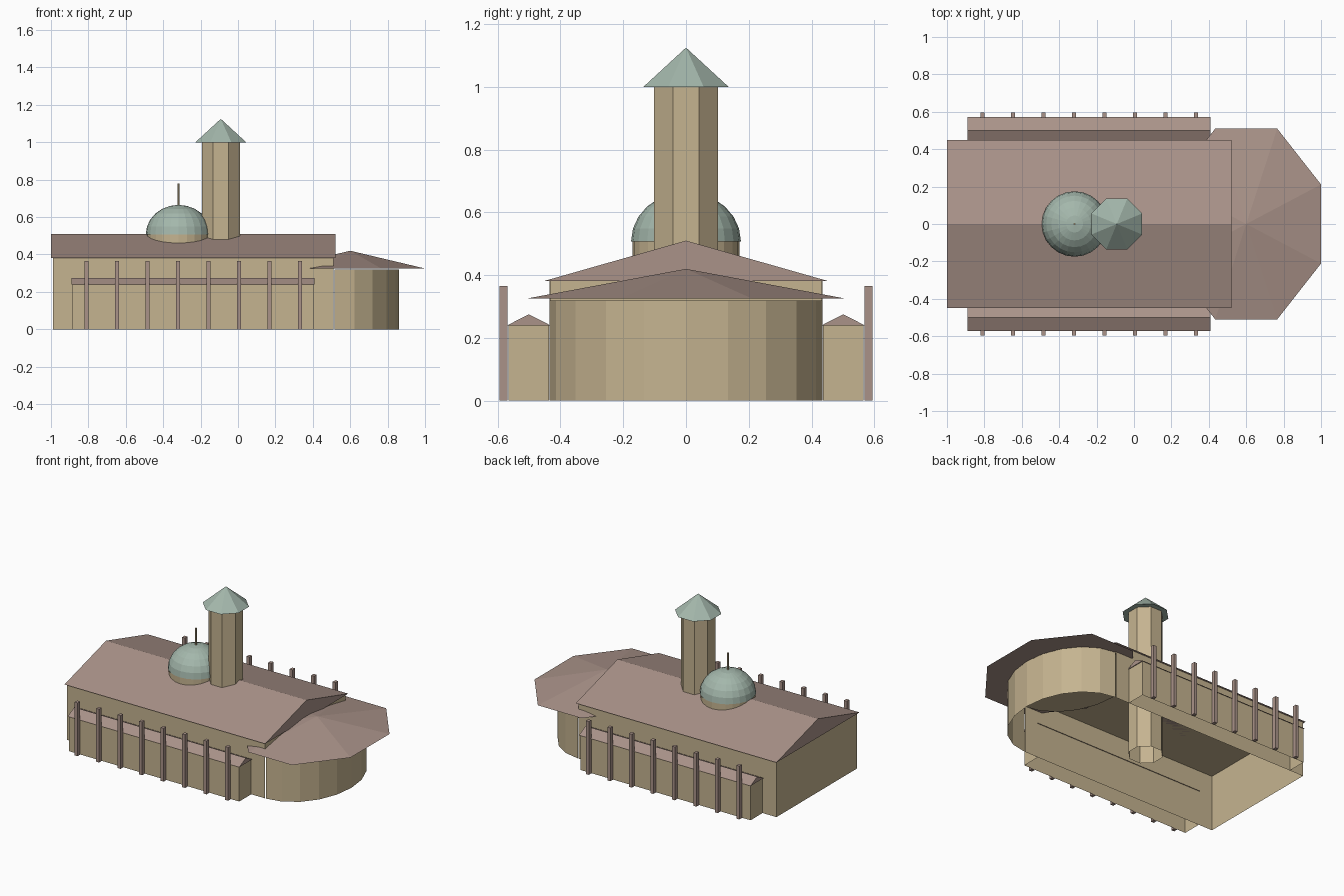
import bpy, bmesh, math
from mathutils import Matrix, Vector

cube = bpy.data.objects.get("Cube")
if cube:
    bpy.data.objects.remove(cube, do_unlink=True)


def material(name, rgb):
    m = bpy.data.materials.new(name)
    m.use_nodes = True
    m.diffuse_color = (*rgb, 1)
    m.node_tree.nodes["Principled BSDF"].inputs["Base Color"].default_value = (*rgb, 1)
    return m


TAN = material("tan_stone", (0.56, 0.455, 0.28))
BROWN = material("brown_tile", (0.40, 0.29, 0.25))
GREEN = material("green_copper", (0.37, 0.475, 0.41))


def finish(name, bm, mat):
    mesh = bpy.data.meshes.new(name)
    bm.to_mesh(mesh)
    bm.free()
    mesh.materials.append(mat)
    obj = bpy.data.objects.new(name, mesh)
    bpy.context.collection.objects.link(obj)
    return obj


def drop_faces(bm, test):
    bmesh.ops.delete(bm, geom=[f for f in bm.faces if test(f)], context="FACES")


def box(name, lo, hi, mat, open_bottom=False):
    lo, hi = Vector(lo), Vector(hi)
    bm = bmesh.new()
    bmesh.ops.create_cube(bm, size=1, matrix=Matrix.Translation((lo + hi) / 2)
                          @ Matrix.Diagonal((*(hi - lo), 1)))
    if open_bottom:
        bm.normal_update()
        drop_faces(bm, lambda f: f.normal.z < -0.9)
    return finish(name, bm, mat)


def gable(name, x0, x1, y0, y1, z0, z1, mat):
    """Triangular prism with its ridge along x."""
    bm = bmesh.new()
    tri = bm.faces.new([bm.verts.new((x0, y, z)) for y, z in
                        ((y0, z0), (y1, z0), ((y0 + y1) / 2, z1))])
    ext = bmesh.ops.extrude_face_region(bm, geom=[tri], use_keep_orig=True)
    bmesh.ops.translate(bm, vec=(x1 - x0, 0, 0),
                        verts=[v for v in ext["geom"] if isinstance(v, bmesh.types.BMVert)])
    bmesh.ops.recalc_face_normals(bm, faces=bm.faces)
    return finish(name, bm, mat)


def frustum(x, z0, z1, sides, rx, ry, top=1.0, turn=0.0, caps=True):
    """Upright cone or cylinder with an elliptical base."""
    bm = bmesh.new()
    bmesh.ops.create_cone(
        bm, cap_ends=caps, segments=sides, radius1=1, radius2=top, depth=z1 - z0,
        matrix=Matrix.Translation((x, 0, (z0 + z1) / 2))
        @ Matrix.Diagonal((rx, ry, 1, 1)) @ Matrix.Rotation(turn, 4, "Z"))
    bm.normal_update()
    return bm


# Main hall, open below and towards the apse, with a beam under the gable
bm = bmesh.new()
bmesh.ops.create_cube(bm, size=1, matrix=Matrix.Translation((-0.24, 0, 0.191))
                      @ Matrix.Diagonal((1.5, 0.87, 0.382, 1)))
bm.normal_update()
drop_faces(bm, lambda f: f.normal.z < -0.9 or f.normal.x > 0.9)
finish("hall_walls", bm, TAN)
box("hall_end_beam", (0.50, -0.434, 0.32), (0.51, 0.434, 0.382), TAN)
gable("hall_roof", -1, 0.52, -0.45, 0.45, 0.382, 0.51, BROWN)

# Rounded apse with an eight-sided roof
APSE_X = 0.515
bm = frustum(APSE_X, 0, 0.32, 20, 0.345, 0.435)
drop_faces(bm, lambda f: f.normal.z < -0.9
           or (abs(f.normal.z) < 0.5 and f.calc_center_median().x < APSE_X))
finish("apse_walls", bm, TAN)
EIGHTH = math.pi / 8
finish("apse_roof", frustum(0.6, 0.325, 0.42, 8, 0.433, 0.552, 0, EIGHTH), BROWN)

# Side aisles with small gabled roofs and a row of posts
for side, s in (("left", -1), ("right", 1)):
    ya, yb = sorted((s * 0.436, s * 0.565))
    box(f"aisle_walls_{side}", (-0.885, ya, 0), (0.405, yb, 0.239), TAN, True)
    ya, yb = sorted((s * 0.43, s * 0.572))
    gable(f"aisle_roof_{side}", -0.89, 0.41, ya, yb, 0.239, 0.275, BROWN)
    ya, yb = sorted((s * 0.568, s * 0.595))
    for i in range(8):
        x = -0.81 + i * 0.163
        box(f"post_{side}_{i + 1}", (x - 0.011, ya, 0), (x + 0.011, yb, 0.365), BROWN)

# Octagonal tower
bm = frustum(-0.092, 0.01, 1.0, 8, 0.11, 0.11, 1, EIGHTH)
drop_faces(bm, lambda f: f.normal.z < -0.9)
finish("tower", bm, TAN)
finish("tower_roof", frustum(-0.092, 1.0, 1.125, 8, 0.147, 0.147, 0, EIGHTH), GREEN)

# Dome on a low drum, with a finial
DOME_X = -0.318
finish("dome_drum", frustum(DOME_X, 0.40, 0.508, 24, 0.171, 0.171), TAN)
bm = bmesh.new()
bmesh.ops.create_uvsphere(bm, u_segments=24, v_segments=12, radius=1,
                          matrix=Matrix.Translation((DOME_X, 0, 0.508))
                          @ Matrix.Diagonal((0.175, 0.175, 0.157, 1)))
drop_faces(bm, lambda f: f.calc_center_median().z < 0.508)
finish("dome", bm, GREEN)
finish("finial", frustum(DOME_X, 0.65, 0.78, 8, 0.005, 0.005), TAN)
